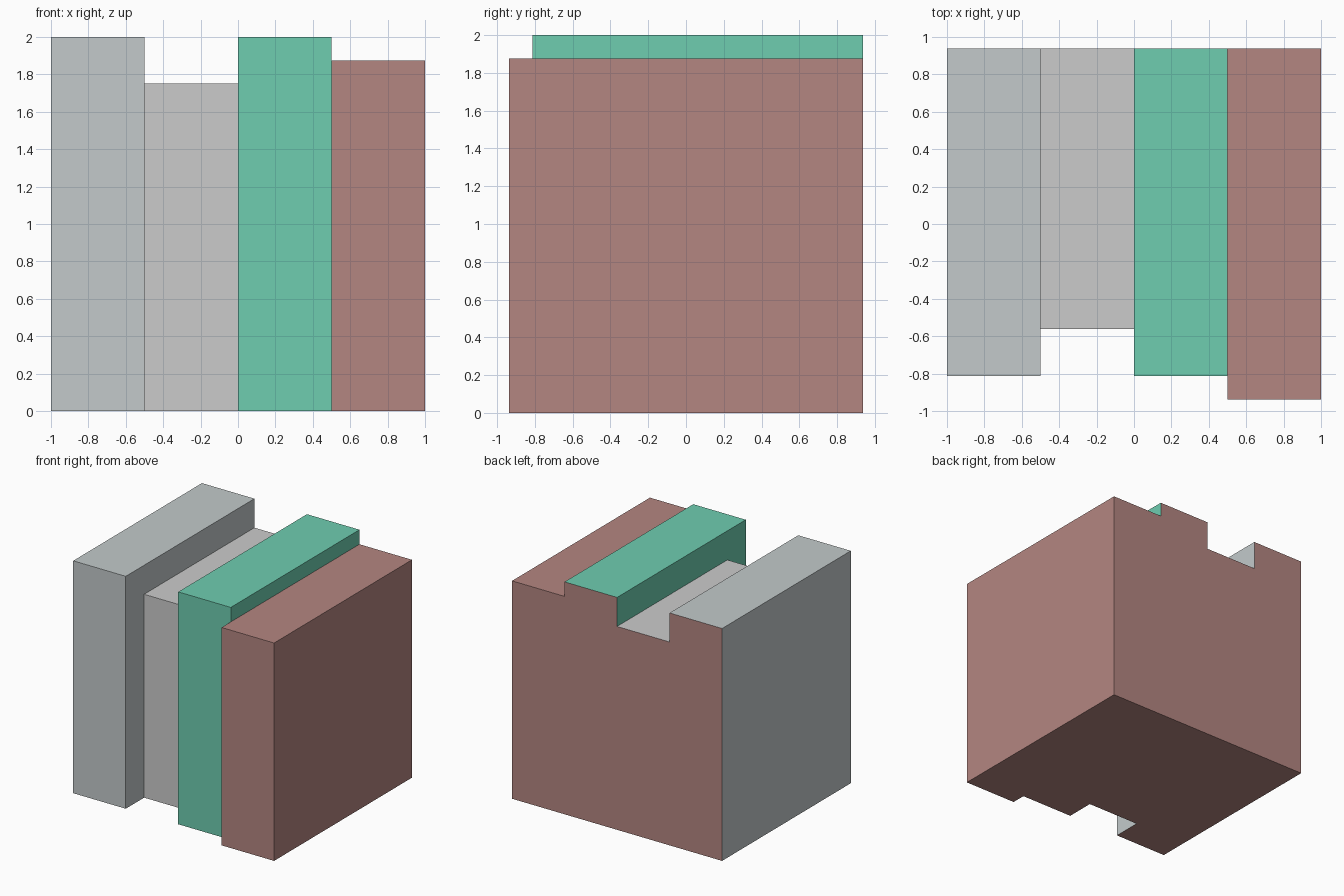
import bpy, bmesh

if "Cube" in bpy.data.objects:
    bpy.data.objects.remove(bpy.data.objects["Cube"])

BACK = 0.9375


def material(name, rgb):
    m = bpy.data.materials.new(name)
    m.diffuse_color = (*rgb, 1)
    m.use_nodes = True
    m.node_tree.nodes["Principled BSDF"].inputs["Base Color"].default_value = m.diffuse_color
    return m


def build(name, polys, mat):
    """Make one object from flat polygons."""
    bm = bmesh.new()
    for poly in polys:
        bm.faces.new([bm.verts.new(p) for p in poly])
    bmesh.ops.remove_doubles(bm, verts=bm.verts, dist=1e-5)
    mesh = bpy.data.meshes.new(name)
    bm.to_mesh(mesh)
    bm.free()
    if mat:
        mesh.materials.append(mat)
    bpy.context.collection.objects.link(bpy.data.objects.new(name, mesh))


def wall(x, y0, y1, z0, z1, side):
    """Upright quad at x, facing side (+1 or -1)."""
    q = [(x, y0, z0), (x, y1, z0), (x, y1, z1), (x, y0, z1)]
    return q if side > 0 else q[::-1]


brown = material("brown", (0.456, 0.238, 0.220))
green = material("green", (0.156, 0.610, 0.434))
pale = material("pale_grey", (0.546, 0.591, 0.597))

# name, left x, front y, height, material
slabs = [
    ("left_slab", -1.0, -0.8125, 2.0, pale),
    ("recessed_slab", -0.5, -0.5625, 1.75, None),
    ("green_slab", 0.0, -0.8125, 2.0, green),
    ("right_slab", 0.5, -0.9375, 1.875, brown),
]

# Slabs: top, front and the exposed parts of their sides
for i, (name, x, f, h, mat) in enumerate(slabs):
    x1 = x + 0.5
    polys = [
        [(x, f, h), (x1, f, h), (x1, BACK, h), (x, BACK, h)],
        [(x, f, 0), (x1, f, 0), (x1, f, h), (x, f, h)],
    ]
    for side, wx in ((-1, x), (1, x1)):
        j = i + side
        nf, nh = slabs[j][2:4] if 0 <= j < len(slabs) else (BACK, 0)
        if h > nh:
            polys.append(wall(wx, f, BACK, nh, h, side))
        if f < nf and nh > 0:
            polys.append(wall(wx, f, nf, 0, min(h, nh), side))
    build(name, polys, mat)

# Stepped back panel and base share the slab outline
back, base = [(-1, BACK, 0)], [(1, BACK, 0), (-1, BACK, 0)]
for _, x, f, h, _ in slabs:
    back += [(x, BACK, h), (x + 0.5, BACK, h)]
    base += [(x, f, 0), (x + 0.5, f, 0)]
back.append((1, BACK, 0))
build("back_panel", [back], brown)
build("base", [base[::-1]], brown)
